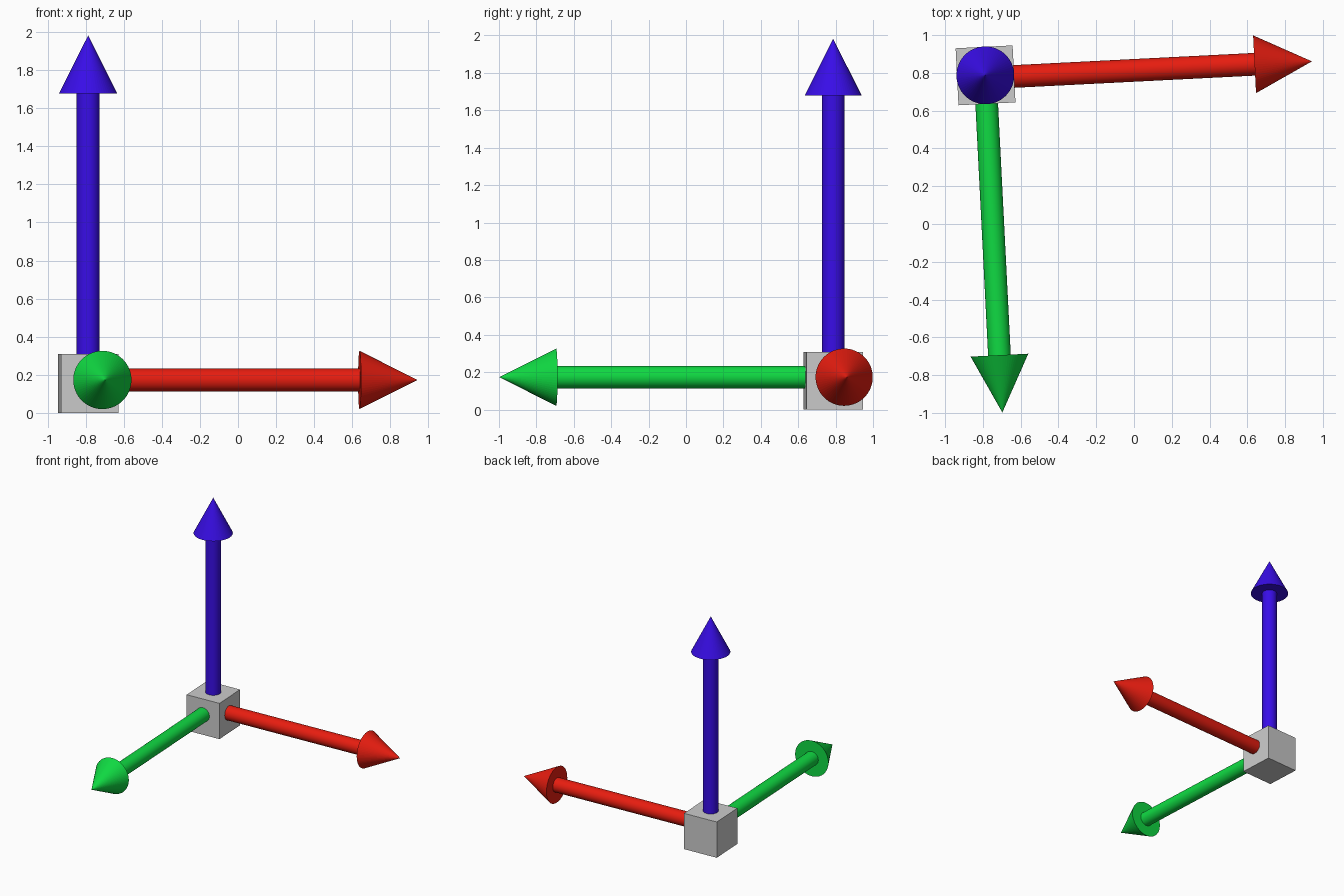
import bpy
from math import radians, sin, cos
from mathutils import Vector

if "Cube" in bpy.data.objects:
    bpy.data.objects.remove(bpy.data.objects["Cube"])

YAW = radians(2.9)      # whole gizmo is turned slightly about z
SEGMENTS = 64
SHAFT_R, HEAD_R, HEAD_LEN, ARROW_LEN = 0.06, 0.153, 0.304, 1.7


def finish(name, mat):
    obj = bpy.context.object
    obj.name = name
    obj.data.materials.append(mat)
    return obj


def arrow(color, rgb, tip, direction):
    """Cylinder shaft plus faceted cone head, ending at the tip."""
    mat = bpy.data.materials.new(color)
    mat.diffuse_color = (*rgb, 1)
    mat.use_nodes = True
    mat.node_tree.nodes["Principled BSDF"].inputs["Base Color"].default_value = mat.diffuse_color
    tip, d = Vector(tip), Vector(direction)
    rot = d.to_track_quat('Z', 'Y').to_euler()
    shaft_len = ARROW_LEN - HEAD_LEN
    bpy.ops.mesh.primitive_cylinder_add(
        vertices=SEGMENTS, radius=SHAFT_R, depth=shaft_len,
        location=tip - d * (HEAD_LEN + shaft_len / 2), rotation=rot)
    finish(color + "_shaft", mat)
    bpy.ops.object.shade_smooth_by_angle(angle=radians(30))
    bpy.ops.mesh.primitive_cone_add(
        vertices=SEGMENTS, radius1=HEAD_R, radius2=0, depth=HEAD_LEN,
        location=tip - d * (HEAD_LEN / 2), rotation=rot)
    finish(color + "_head", mat)


# Grey origin block
bpy.ops.mesh.primitive_cube_add(size=1, location=(-0.786, 0.787, 0.154),
                                rotation=(0, 0, YAW))
block = bpy.context.object
block.name = "origin_block"
block.scale = (0.302, 0.302, 0.308)

# Three axis arrows
arrow("red", (0.80, 0.012, 0.005), (0.942, 0.861, 0.173), (cos(YAW), sin(YAW), 0))
arrow("green", (0.005, 0.70, 0.055), (-0.697, -0.998, 0.173), (sin(YAW), -cos(YAW), 0))
arrow("blue", (0.040, 0.004, 0.80), (-0.787, 0.787, 1.982), (0, 0, 1))
